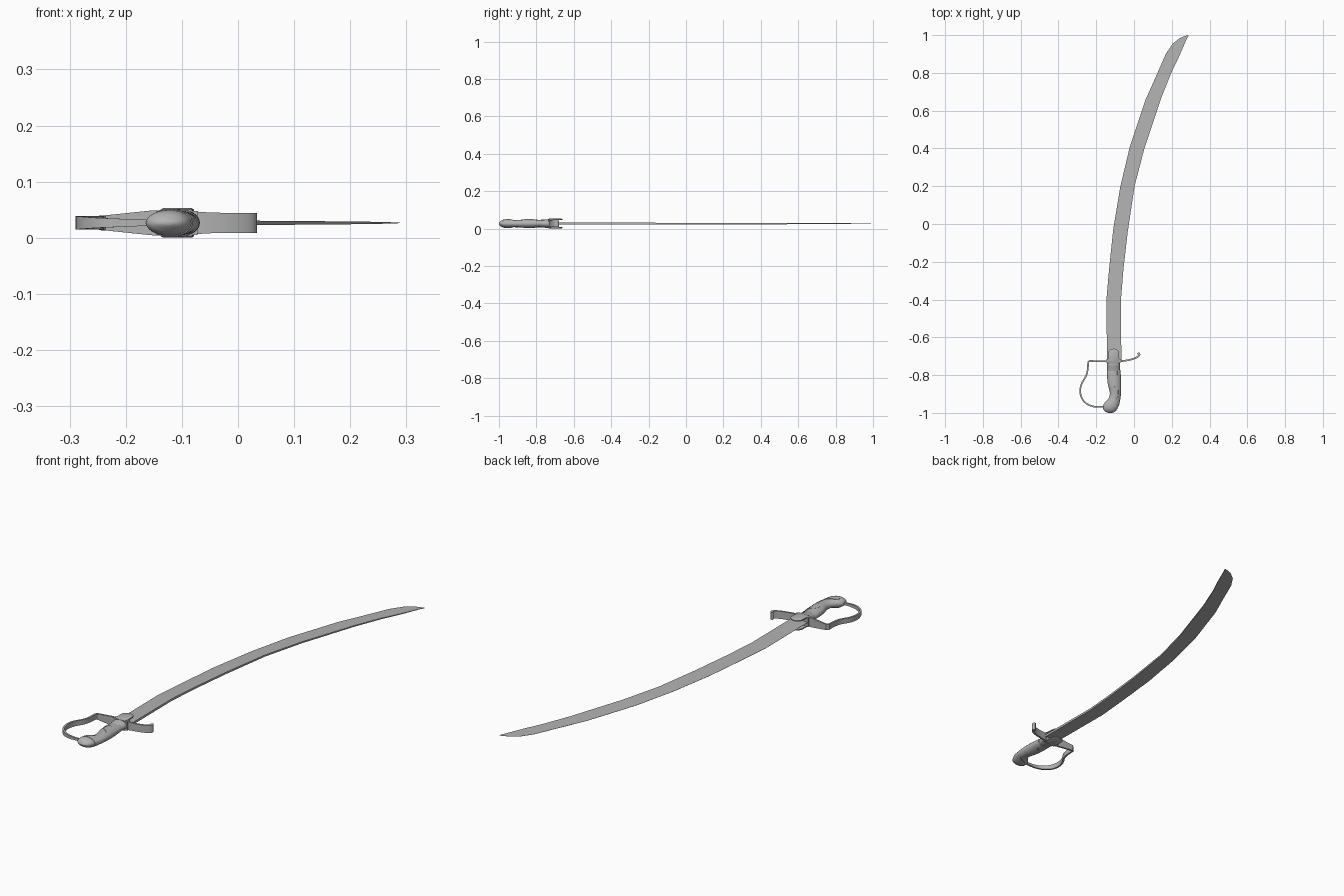
import bpy, bmesh
from math import sin, cos, pi, exp
from mathutils import Vector

if "Cube" in bpy.data.objects:
    bpy.data.objects.remove(bpy.data.objects["Cube"])

ZC = 0.0265  # mid plane of the sabre
STEEL = bpy.data.materials.new("dark_steel")
STEEL.diffuse_color = (0.45, 0.45, 0.45, 1)
STEEL.use_nodes = True
STEEL.node_tree.nodes["Principled BSDF"].inputs["Base Color"].default_value = STEEL.diffuse_color


def loft(name, rings, smooth=40):
    """Skin closed rings of points and cap both ends."""
    bm = bmesh.new()
    vs = [[bm.verts.new(p) for p in r] for r in rings]
    n = len(rings[0])
    for a, b in zip(vs, vs[1:]):
        for i in range(n):
            bm.faces.new((a[i], a[(i + 1) % n], b[(i + 1) % n], b[i]))
    bm.faces.new(vs[0])
    bm.faces.new(vs[-1])
    bmesh.ops.recalc_face_normals(bm, faces=bm.faces)
    me = bpy.data.meshes.new(name)
    bm.to_mesh(me)
    bm.free()
    me.materials.append(STEEL)
    ob = bpy.data.objects.new(name, me)
    bpy.context.collection.objects.link(ob)
    bpy.ops.object.select_all(action='DESELECT')
    ob.select_set(True)
    bpy.context.view_layer.objects.active = ob
    bpy.ops.object.shade_smooth_by_angle(angle=smooth * pi / 180)
    return ob


def spline(pts, steps):
    """Catmull-Rom resampling of tuples of any length."""
    p = [Vector(q) for q in pts]
    p = [2 * p[0] - p[1]] + p + [2 * p[-1] - p[-2]]
    out = []
    for a, b, c, d in zip(p, p[1:], p[2:], p[3:]):
        for i in range(steps):
            t = i / steps
            out.append(0.5 * (2 * b + (c - a) * t + (2 * a - 5 * b + 4 * c - d) * t * t
                              + (3 * b - a - 3 * c + d) * t ** 3))
    return out + [p[-2]]


def ribbon(name, path, t):
    """Flat strip on edge: path of (x, y, half width in z), t thick."""
    rings = []
    for i, (x, y, w) in enumerate(path):
        a, b = path[max(i - 1, 0)], path[min(i + 1, len(path) - 1)]
        d = Vector((b[0] - a[0], b[1] - a[1])).normalized() * t / 2
        nx, ny = -d.y, d.x
        rings.append([(x + nx, y + ny, ZC - w), (x + nx, y + ny, ZC + w),
                      (x - nx, y - ny, ZC + w), (x - nx, y - ny, ZC - w)])
    return loft(name, rings)


def plate(name, outline, z0, z1):
    return loft(name, [[(x, y, z) for x, y in outline] for z in (z0, z1)])


# Curved blade: keen left edge, thick spine on the right
blade = [(-.143, -.72, -.067, -.72, .0055), (-.146, -.40, -.069, -.40, .005),
         (-.132, -.24, -.056, -.24, .0048), (-.109, -.02, -.033, -.04, .0045),
         (-.072, .20, .003, .20, .004), (-.022, .41, .055, .40, .0037),
         (.062, .66, .145, .67, .003), (.120, .79, .197, .80, .0025),
         (.168, .90, .237, .883, .002), (.205, .955, .260, .935, .0015),
         (.245, .986, .277, .975, .001), (.286, 1.0, .289, .997, .0005)]
loft("blade", [[(xl, yl, ZC - .0004), (xr, yr, ZC - h), (xr, yr, ZC + h), (xl, yl, ZC + .0004)]
               for xl, yl, xr, yr, h in blade], 25)

# Grip stations: y, left x, right x, half depth
GRIP = [(-.715, -.138, -.080, .018), (-.76, -.141, -.076, .019), (-.80, -.143, -.072, .021),
        (-.85, -.138, -.070, .0225), (-.895, -.128, -.071, .020), (-.925, -.136, -.074, .0195),
        (-.95, -.158, -.079, .0225), (-.97, -.164, -.085, .0225), (-.985, -.160, -.093, .018),
        (-.995, -.148, -.104, .010), (-1.0, -.135, -.115, .004)]


def oval(s, grow=0.0, n=24):
    y, xl, xr, h = s
    c, r = (xl + xr) / 2, (xr - xl) / 2 + grow
    return [(c + r * cos(2 * pi * i / n), y, ZC + (h + grow) * sin(2 * pi * i / n)) for i in range(n)]


stations = spline(GRIP, 6)
loft("grip", [oval(s) for s in stations], 50)


# Backstrap over the right side, with rounded ears reaching across the grip
def strap(s, n=12):
    y, xl, xr, h = s
    c, r = (xl + xr) / 2, (xr - xl) / 2
    reach = 1.0 + 1.0 * exp(-((y + .837) / .028) ** 4)
    reach += 1.1 * max(0, min(1, (-.92 - y) / .025))
    return [(c + (r + g) * cos(a), y, ZC + (h + g) * sin(a))
            for g, sign in ((.002, 1), (-.003, -1))
            for a in [sign * reach * (-1 + 2 * i / n) for i in range(n + 1)]]


loft("backstrap", [strap(s) for s in stations if -.965 < s[0] < -.77])

# Ferrule with two raised bands
loft("ferrule", [oval((y, -.140, -.077, .019), g)
                 for y, g in ((-.728, .002), (-.732, .004), (-.752, .004), (-.756, .002),
                              (-.775, .002), (-.779, .0005))])

# Guard tongues, mirrored in depth
tongue = [(-.108 + .029 * cos(pi * i / 12), -.685 + .025 * sin(pi * i / 12)) for i in range(13)]
tongue += [(-.138, -.715), (-.134, -.738), (-.082, -.738), (-.078, -.715)]
for side, s in (("upper", 1), ("lower", -1)):
    loft("tongue_" + side, [[(-.108 + (x + .108) * k, -.70 + (y + .70) * k, ZC + s * z)
                             for x, y in tongue]
                            for k, z in ((1, .0185), (1, .0235), (.85, .0262))])

# Centre block of the guard
plate("guard_block", [(-.145, -.736), (-.072, -.736), (-.072, -.715), (-.145, -.715)],
      ZC - .0215, ZC + .0215)

# Crossguard with curled quillon, then the knuckle bow
quillon = spline([(-.105, -.727, .0225), (-.05, -.724, .0185), (-.01, -.716, .018),
                  (.018, -.704, .018), (.029, -.692, .018), (.025, -.684, .018),
                  (.019, -.689, .018)], 4)
ribbon("quillon", quillon, .009)
arm = [(-.105, -.727, .0235), (-.155, -.727, .022), (-.236, -.725, .0135)]
bow = spline([(-.243, -.732, .013), (-.245, -.770, .012), (-.254, -.805, .012),
              (-.277, -.845, .012), (-.285, -.885, .012), (-.275, -.925, .011),
              (-.250, -.952, .009), (-.215, -.966, .0075), (-.180, -.968, .006),
              (-.140, -.965, .006)], 3)
ribbon("knuckle_bow", [tuple(p) for p in arm] + [tuple(p) for p in bow], .0085)
